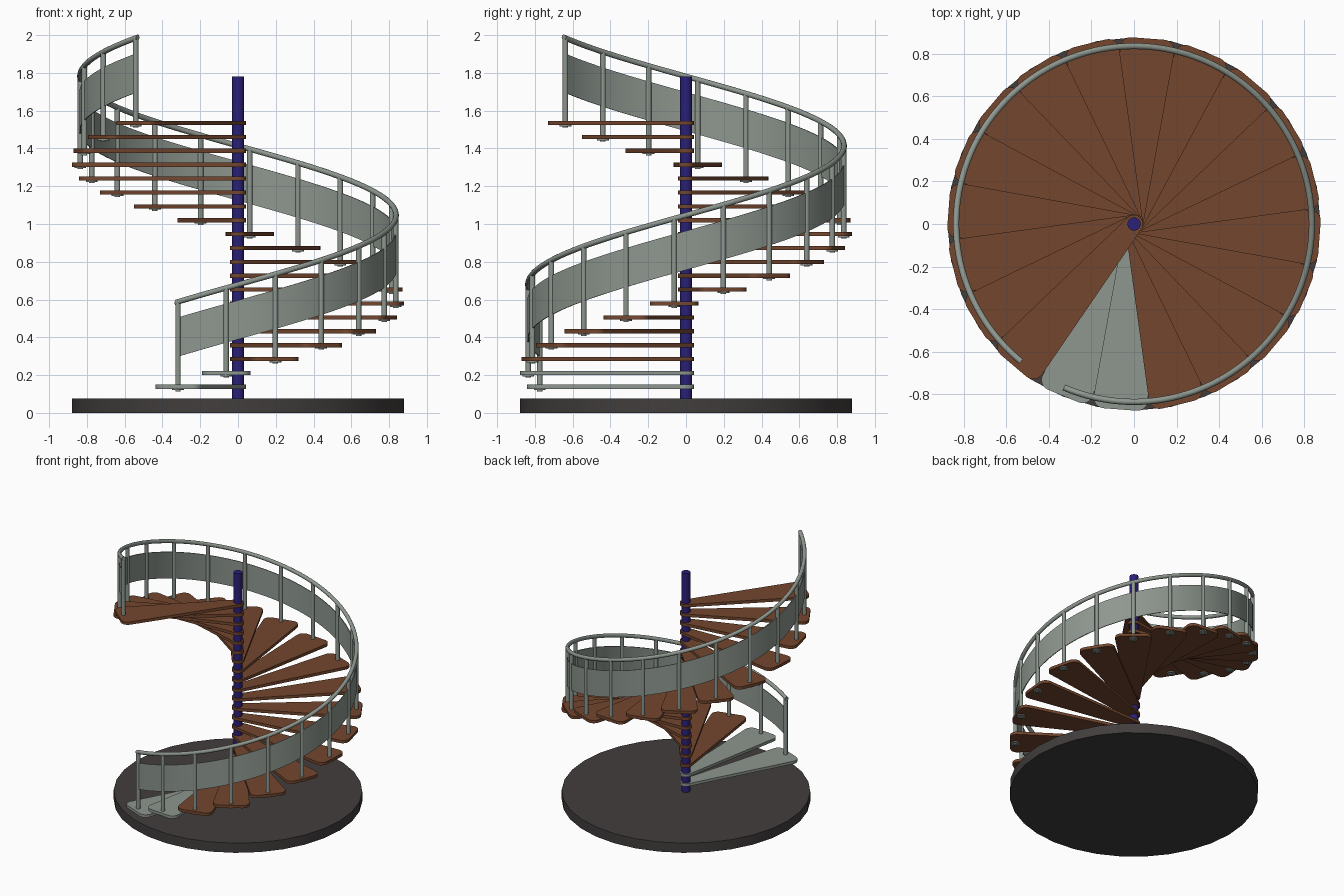
import bpy, bmesh, math
from math import sin, cos, radians

if "Cube" in bpy.data.objects:
    bpy.data.objects.remove(bpy.data.objects["Cube"])

N = 20                      # steps
TURN = radians(18)          # rotation per step
RISE = 0.0735               # rise per step
A0 = radians(-112.3)        # direction of first step
R_RAIL = 0.837


def material(name, rgb):
    m = bpy.data.materials.new(name)
    m.diffuse_color = (*rgb, 1)
    m.use_nodes = True
    m.node_tree.nodes["Principled BSDF"].inputs["Base Color"].default_value = m.diffuse_color
    return m


GREY = material("grey_green_metal", (0.27, 0.31, 0.275))
BROWN = material("brown_wood", (0.175, 0.062, 0.027))
BLUE = material("dark_blue", (0.024, 0.014, 0.19))
DARK = material("dark_base", (0.053, 0.047, 0.046))


def finish(bm, name, mat, angle=35):
    bmesh.ops.recalc_face_normals(bm, faces=bm.faces)
    me = bpy.data.meshes.new(name)
    bm.to_mesh(me)
    bm.free()
    me.materials.append(mat)
    ob = bpy.data.objects.new(name, me)
    bpy.context.collection.objects.link(ob)
    bpy.ops.object.select_all(action='DESELECT')
    ob.select_set(True)
    bpy.context.view_layer.objects.active = ob
    bpy.ops.object.shade_smooth_by_angle(angle=radians(angle))
    return ob


def prism(bm, outline, z0, z1):
    """Closed outline extruded from z0 to z1."""
    low = [bm.verts.new((x, y, z0)) for x, y in outline]
    top = [bm.verts.new((x, y, z1)) for x, y in outline]
    n = len(outline)
    bm.faces.new(low[::-1])
    bm.faces.new(top)
    for i in range(n):
        j = (i + 1) % n
        bm.faces.new((low[i], low[j], top[j], top[i]))


def arc(cx, cy, r, a, b, n):
    return [(cx + r * cos(radians(a + (b - a) * i / n)),
             cy + r * sin(radians(a + (b - a) * i / n))) for i in range(n + 1)]


def circle(cx, cy, r, n):
    return arc(cx, cy, r, 0, 360, n)[:-1]


def helix(name, section, z_start, mat, extra=0.0):
    """Sweep a (radius, height) section along the stair spiral."""
    bm = bmesh.new()
    rings = []
    count = 8 * (N - 1)
    for i in range(count + 1):
        t = -extra + (N - 1 + 2 * extra) * i / count
        a = A0 + TURN * t
        rings.append([bm.verts.new(((R_RAIL + dr) * cos(a), (R_RAIL + dr) * sin(a),
                                    z_start + RISE * t + dz)) for dr, dz in section])
    n = len(section)
    for p, q in zip(rings, rings[1:]):
        for i in range(n):
            j = (i + 1) % n
            bm.faces.new((p[i], p[j], q[j], q[i]))
    bm.faces.new(rings[0])
    bm.faces.new(rings[-1][::-1])
    return finish(bm, name, mat, 40)


# Round base and central pole
bm = bmesh.new()
prism(bm, circle(0, 0, 0.878, 32), 0, 0.075)
finish(bm, "base", DARK)
bm = bmesh.new()
prism(bm, circle(0, 0, 0.031, 24), 0.07, 1.78)
finish(bm, "central_pole", BLUE)

# Tapered tread outline: hub arc inside, rounded corners outside
tread = (arc(0.825, -0.0785, 0.05, -96, 0, 6) + arc(0.825, 0.0785, 0.05, 0, 96, 6)
         + arc(0, 0, 0.043, 96, 264, 12))

for i in range(N):
    a = A0 + TURN * i
    z = 0.138 + RISE * i
    c, s = cos(a), sin(a)
    # Tread (the two lowest are grey)
    bm = bmesh.new()
    prism(bm, [(x * c - y * s, x * s + y * c) for x, y in tread], z - 0.011, z + 0.011)
    finish(bm, f"tread_{i + 1}", GREY if i < 2 else BROWN)
    # Baluster with washer under the tread
    px, py = R_RAIL * c, R_RAIL * s
    bm = bmesh.new()
    prism(bm, circle(px, py, 0.0145, 16), z - 0.024, 0.59 + RISE * i)
    prism(bm, circle(px, py, 0.031, 16), z - 0.018, z - 0.010)
    finish(bm, f"baluster_{i + 1}", GREY)

# Handrail and guard panel
helix("handrail", [(x, y * 1.04) for x, y in circle(0, 0, 0.0145, 14)], 0.588, GREY, 0.05)
helix("guard_panel", [(-0.003, 0), (0.003, 0), (0.003, 0.207), (-0.003, 0.207)], 0.298, GREY)
